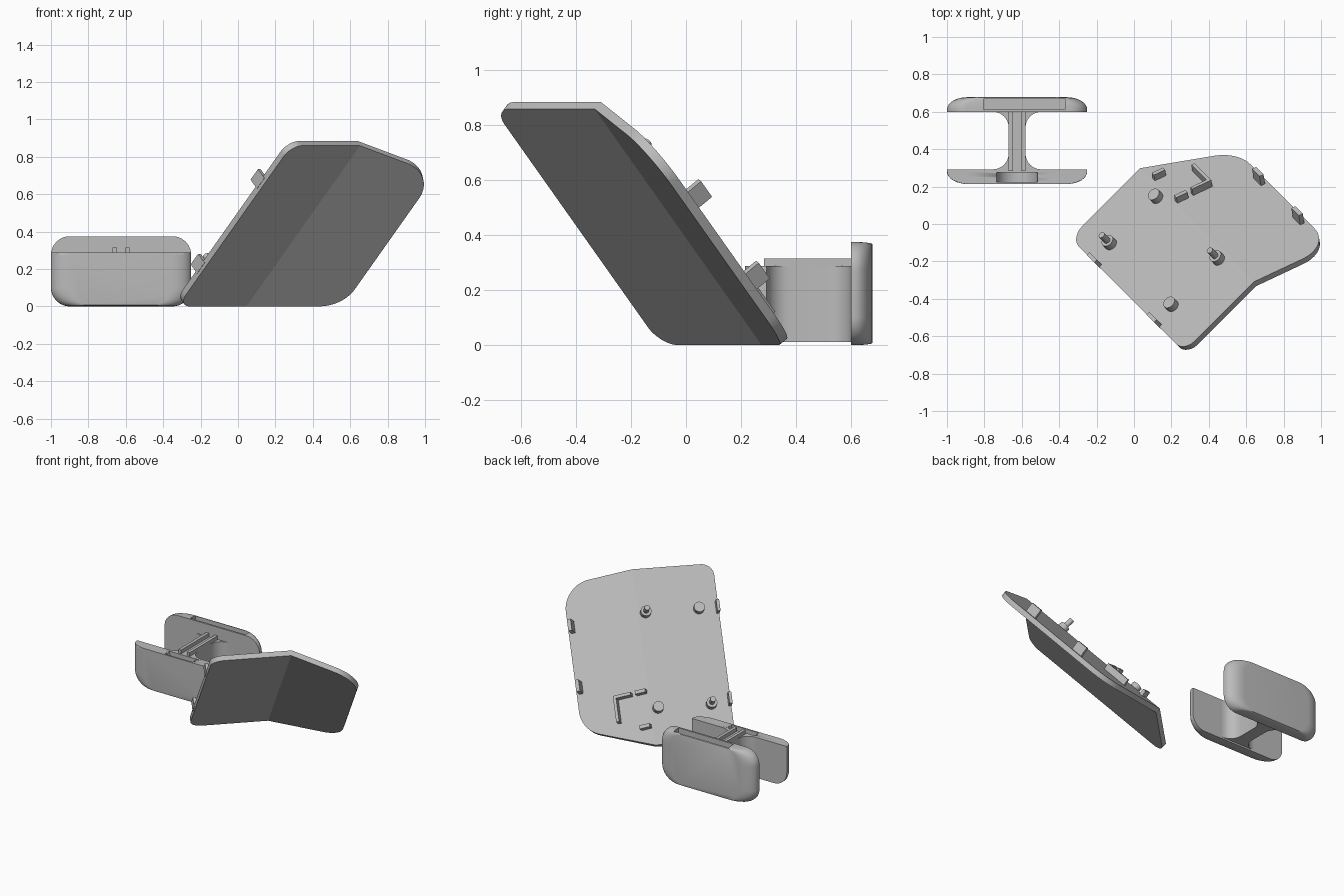
import bpy, bmesh, math
from mathutils import Vector

if "Cube" in bpy.data.objects:
    bpy.data.objects.remove(bpy.data.objects["Cube"])

grey = bpy.data.materials.new("light_grey")
grey.diffuse_color = (0.5, 0.5, 0.5, 1)
grey.use_nodes = True
grey.node_tree.nodes["Principled BSDF"].inputs["Base Color"].default_value = grey.diffuse_color


def finish(name, bm, smooth=True):
    bmesh.ops.recalc_face_normals(bm, faces=bm.faces)
    me = bpy.data.meshes.new(name)
    bm.to_mesh(me)
    bm.free()
    me.materials.append(grey)
    ob = bpy.data.objects.new(name, me)
    bpy.context.collection.objects.link(ob)
    bpy.ops.object.select_all(action='DESELECT')
    bpy.context.view_layer.objects.active = ob
    ob.select_set(True)
    if smooth:
        bpy.ops.object.shade_smooth_by_angle(angle=math.radians(25))
    return ob


def loft(name, rings, smooth=True):
    """Closed solid through rings with equal point counts."""
    bm = bmesh.new()
    vs = [[bm.verts.new(p) for p in r] for r in rings]
    n = len(vs[0])
    for a, b in zip(vs, vs[1:]):
        for i in range(n):
            bm.faces.new((a[i], a[(i + 1) % n], b[(i + 1) % n], b[i]))
    bm.faces.new(vs[0])
    bm.faces.new(vs[-1])
    return finish(name, bm, smooth)


def rounded(corners, seg=8):
    """2D polygon with corners (x, y, radius) rounded by arcs."""
    out = []
    n = len(corners)
    for i, (x, y, r) in enumerate(corners):
        p = Vector((x, y))
        if r == 0:
            out.append(p)
            continue
        d1 = (Vector(corners[i - 1][:2]) - p).normalized()
        d2 = (Vector(corners[(i + 1) % n][:2]) - p).normalized()
        half = d1.angle(d2) / 2
        mid = p + (d1 + d2).normalized() * (r / math.sin(half))
        t1 = p + d1 * (r / math.tan(half)) - mid
        t2 = p + d2 * (r / math.tan(half)) - mid
        for k in range(seg + 1):
            out.append(mid + t1.lerp(t2, k / seg).normalized() * r)
    return out


def cut(ob, cutter):
    m = ob.modifiers.new("cut", 'BOOLEAN')
    m.operation, m.solver, m.object = 'DIFFERENCE', 'EXACT', cutter
    bpy.ops.object.select_all(action='DESELECT')
    bpy.context.view_layer.objects.active = ob
    ob.select_set(True)
    bpy.ops.object.modifier_apply(modifier=m.name)
    bpy.data.objects.remove(cutter)


# ---- tilted frame of the folded panel: h across, s up the slope, n outward
ORIGIN = Vector((0.045, 0.275, 0))
q = math.sqrt(0.5)
s = Vector((0.5, -0.5, q))
h = Vector((q, q, 0))
n = Vector((-0.5, 0.5, q))
FOLD = math.radians(27)
h2 = h * math.cos(FOLD) - n * math.sin(FOLD)
n2 = n * math.cos(FOLD) + h * math.sin(FOLD)
T, TOP = 0.035, 1.215
miter = (n + n2).normalized() / math.cos(FOLD / 2)


def at(a, b, c, right):
    return ORIGIN + s * b + (h2 if right else h) * a + (n2 if right else n) * c


# ---- folded panel: two flat wings meeting along the fold
left = rounded([(0, TOP, 0), (-0.52, TOP, 0.08), (-0.52, 0, 0.09), (0, 0, 0)])
right = rounded([(0, 0, 0), (0.475, 0.216, 0.2), (0.475, TOP, 0.18), (0, TOP, 0)], 12)
bm = bmesh.new()


def panel_vert(p, is_right, c):
    if abs(p.x) < 1e-6:
        return bm.verts.new(ORIGIN + s * p.y + miter * c)
    return bm.verts.new(at(p.x, p.y, c, is_right))


lo_l, hi_l = [[panel_vert(p, False, c) for p in left] for c in (0, T)]
lo_r, hi_r = [[panel_vert(p, True, c) for p in right] for c in (0, T)]
for f in (lo_l, hi_l, lo_r, hi_r):
    bm.faces.new(f)
for lo, hi in ((lo_l, hi_l), (lo_r, hi_r)):
    for i in range(len(lo) - 1):
        bm.faces.new((lo[i], lo[i + 1], hi[i + 1], hi[i]))
bmesh.ops.remove_doubles(bm, verts=bm.verts, dist=1e-4)
finish("folded_panel", bm)


# ---- panel fittings
def block(name, a0, a1, b0, b1, c1, is_right):
    loft(name, [[at(a, b, c, is_right) for a, b in
                 ((a0, b0), (a1, b0), (a1, b1), (a0, b1))] for c in (0.02, c1)], False)


def peg(name, a, b, r, c0, c1):
    ring = [(math.cos(t * math.tau / 24) * r, math.sin(t * math.tau / 24) * r) for t in range(24)]
    loft(name, [[at(a + u, b + v, c, False) for u, v in ring] for c in (c0, c1)])


for a, b, pin in ((-0.39, 0.25, 1), (-0.39, 0.91, 0), (-0.04, 0.25, 0), (-0.04, 0.91, 1)):
    peg("boss", a, b, 0.035, 0.02, 0.075)
    if pin:
        peg("boss_pin", a, b, 0.018, 0.07, 0.135)
for b in (0.27, 0.91):
    block("left_edge_tab", -0.522, -0.502, b - 0.04, b + 0.04, 0.088, False)
for b in (0.50, 0.92):
    block("right_edge_tab", 0.43, 0.455, b - 0.04, b + 0.04, 0.1, True)
block("bracket_long", 0.2, 0.22, 0.2, 0.38, 0.08, True)
block("bracket_short", 0.1, 0.2, 0.36, 0.38, 0.08, True)
for b in (0.13, 0.37):
    block("small_rib", 0.0, 0.07, b - 0.012, b + 0.012, 0.075, True)

# ---- cord holder: two cheeks joined by a flared web
CX = -0.625


def box(name, x0, x1, y0, y1, z0, z1):
    return loft(name, [[(x0, y0, z), (x1, y0, z), (x1, y1, z), (x0, y1, z)]
                       for z in (z0, z1)], False)


def cheek(name, y_in, direction, z_max):
    """Rounded slab whose outer face curves inward at both ends."""
    steps = [(0, 0), (0.012, 0)]
    for k in range(1, 9):
        t = k / 8 * math.pi / 2
        steps.append((0.012 + 0.066 * math.sin(t), 1 - math.cos(t)))
    rings = []
    for d, k in steps:
        w, e = 0.375 - 0.11 * k, 0.008 * k
        pts = rounded([(-w, e, 0.1), (w, e, 0.1), (w, 0.375 - e, 0.1), (-w, 0.375 - e, 0.1)])
        rings.append([(CX + p.x, y_in + direction * d, min(p.y, z_max)) for p in pts])
    return loft(name, rings)


back = cheek("back_cheek", 0.6, 1, 0.375)
cut(back, box("pocket_cutter", -0.805, -0.37, 0.613, 0.668, 0.29, 0.5))
front = cheek("front_cheek", 0.292, -1, 0.288)
disc = [(CX + 0.11 * math.cos(t * math.tau / 40), 0.30 + 0.11 * math.sin(t * math.tau / 40))
        for t in range(40)]
cut(front, loft("dish_cutter", [[(x, y, z) for x, z in disc] for y in (0.225, 0.275)]))

# web outline with concave fillets into both cheeks
W, R = 0.045, 0.085
side = [(W + R, 0.282)]
for k in range(9):
    t = k / 8 * math.pi / 2
    side.append((W + R - R * math.sin(t), 0.292 + R - R * math.cos(t)))
side += [(x, 0.892 - y) for x, y in reversed(side)]
outline = side + [(-x, y) for x, y in reversed(side)]
loft("web", [[(CX + x, y, z) for x, y in outline] for z in (0.012, 0.288)])

# guide rails along the top of the web
for sx in (-1, 1):
    x = CX + sx * 0.034
    box("guide_rail", x - 0.011, x + 0.011, 0.284, 0.605, 0.25, 0.315)
